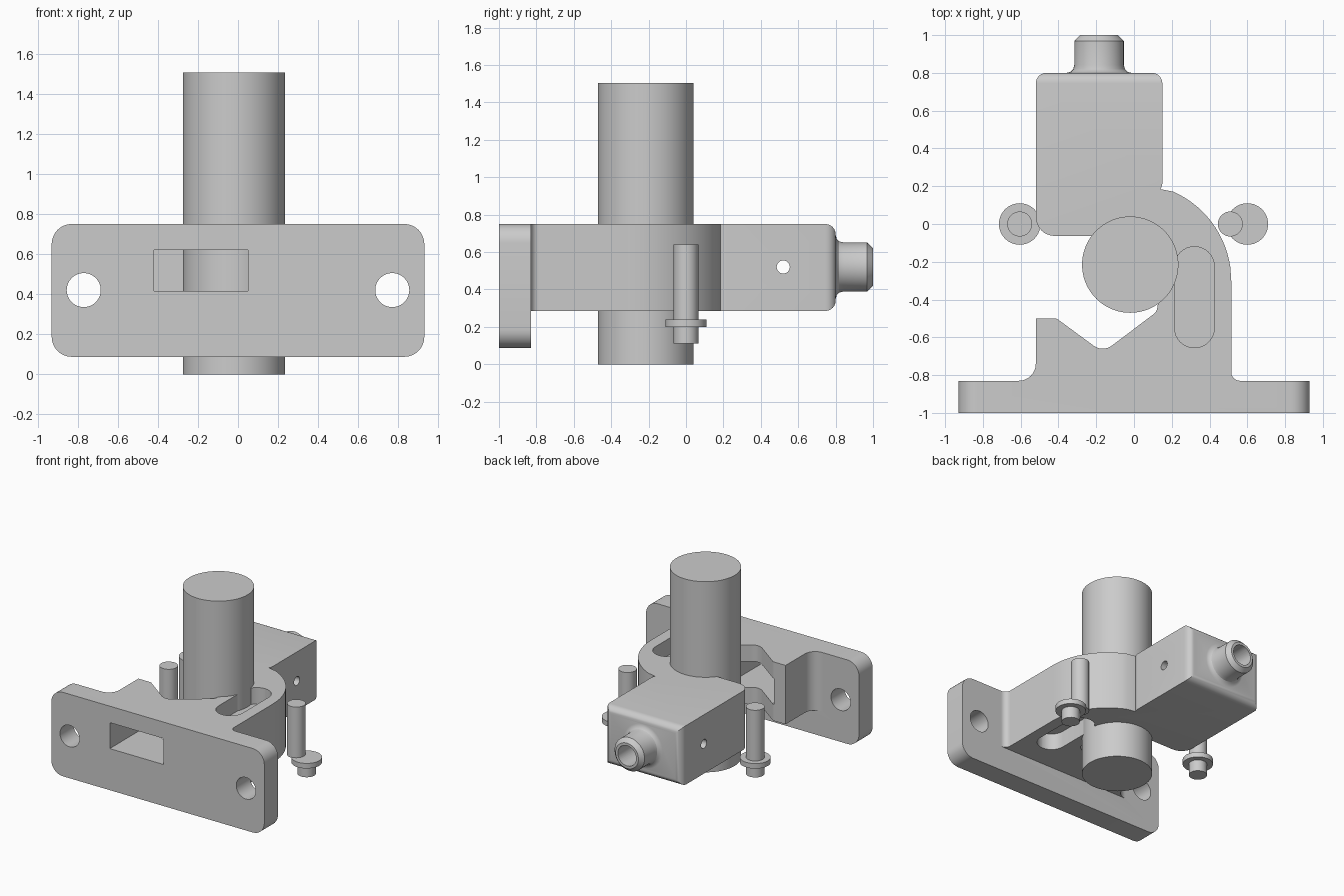
import bpy, bmesh, math
from mathutils import Vector, Matrix

if "Cube" in bpy.data.objects:
    bpy.data.objects.remove(bpy.data.objects["Cube"])

steel = bpy.data.materials.new("plain grey")
steel.use_nodes = True
grey = (0.6, 0.6, 0.6, 1)
steel.diffuse_color = grey
steel.node_tree.nodes["Principled BSDF"].inputs["Base Color"].default_value = grey


def rounded(corners, steps=8):
    """Closed outline from (u, v) or (u, v, radius) corners."""
    out = []
    n = len(corners)
    for i, c in enumerate(corners):
        p = Vector(c[:2])
        if len(c) == 2:
            out.append(p)
            continue
        a = (Vector(corners[i - 1][:2]) - p).normalized()
        b = (Vector(corners[(i + 1) % n][:2]) - p).normalized()
        half = a.angle(b) / 2
        centre = p + (a + b).normalized() * c[2] / math.sin(half)
        start = p + a * c[2] / math.tan(half) - centre
        sweep = start.angle_signed(p + b * c[2] / math.tan(half) - centre)
        for k in range(steps + 1):
            t = -sweep * k / steps
            out.append(centre + Matrix.Rotation(t, 2) @ start)
    return out


def arc(u, v, r, a0=0, a1=360, n=64):
    count = n if a1 - a0 == 360 else n + 1
    angles = [math.radians(a0 + (a1 - a0) * k / n) for k in range(count)]
    return [(u + r * math.cos(a), v + r * math.sin(a)) for a in angles]


def rect(u0, u1, v0, v1, r=None):
    pts = [(u0, v0), (u1, v0), (u1, v1), (u0, v1)]
    return rounded([p + (r,) for p in pts]) if r else pts


def finish(name, bm):
    bmesh.ops.recalc_face_normals(bm, faces=bm.faces)
    mesh = bpy.data.meshes.new(name)
    bm.to_mesh(mesh)
    bm.free()
    mesh.materials.append(steel)
    ob = bpy.data.objects.new(name, mesh)
    bpy.context.collection.objects.link(ob)
    return ob


def prism(name, outline, axis, lo, hi, round_back=0):
    """Extrude an outline along an axis from lo to hi."""
    place = {"x": lambda u, v, w: (w, u, v),
             "y": lambda u, v, w: (u, w, v),
             "z": lambda u, v, w: (u, v, w)}[axis]
    bm = bmesh.new()
    face = bm.faces.new([bm.verts.new(place(p[0], p[1], lo)) for p in outline])
    ext = bmesh.ops.extrude_face_region(bm, geom=[face])
    shift = Vector(place(0, 0, hi - lo))
    for v in ext["geom"]:
        if isinstance(v, bmesh.types.BMVert):
            v.co += shift
    bmesh.ops.recalc_face_normals(bm, faces=bm.faces)
    if round_back:
        back = max(v.co.y for v in bm.verts) - 0.001
        edges = [e for e in bm.edges if all(v.co.y > back for v in e.verts)]
        bmesh.ops.bevel(bm, geom=edges, offset=round_back, segments=6,
                        profile=0.5, affect="EDGES")
    return finish(name, bm)


def activate(ob):
    bpy.ops.object.select_all(action="DESELECT")
    ob.select_set(True)
    bpy.context.view_layer.objects.active = ob


def combine(ob, other, operation):
    mod = ob.modifiers.new("bool", "BOOLEAN")
    mod.operation, mod.solver, mod.object = operation, "EXACT", other
    activate(ob)
    bpy.ops.object.modifier_apply(modifier=mod.name)
    bpy.data.objects.remove(other)


def smooth(ob):
    activate(ob)
    bpy.ops.object.shade_smooth_by_angle(angle=math.radians(30))


# Hooked body with its rear housing
MID = 0.52
outline = rounded([(-0.62, -0.9), (-0.62, -0.83), (-0.52, -0.83, 0.09),
                   (-0.52, -0.5), (-0.41, -0.5, 0.03), (-0.165, -0.68, 0.08),
                   (0.12, -0.465, 0.05), (0.13, -0.4), (0.2, -0.2),
                   (0.1, -0.02), (-0.1, 0), (-0.2, -0.063),
                   (-0.52, -0.063, 0.1), (-0.52, 0.8), (0.15, 0.8),
                   (0.15, 0.2, 0.06)])
outline += arc(0, -0.3, 0.515, 8, 66, 14)[::-1]
outline += rounded([(0.515, -0.3), (0.515, -0.83, 0.045),
                    (0.57, -0.83), (0.57, -0.9)])[0:]
body = prism("clamp_body", outline, "z", 0.285, 0.75, round_back=0.055)

# Mounting plate
plate = prism("mounting_plate", rect(-0.93, 0.93, 0.087, 0.75, 0.1), "y", -1, -0.83)
combine(body, plate, "UNION")

# Rear boss, turned about the y axis
KNOB_X = -0.185
bm = bmesh.new()
profile = [(0, 0.72), (0.172, 0.72), (0.172, 0.8), (0.15, 0.806), (0.137, 0.819),
           (0.131, 0.842), (0.131, 0.968), (0.1, 1), (0, 1)]
verts = [bm.verts.new((KNOB_X + r, y, MID)) for r, y in profile]
edges = [bm.edges.new(pair) for pair in zip(verts, verts[1:])]
bmesh.ops.spin(bm, geom=verts + edges, cent=(KNOB_X, 0, MID), axis=(0, 1, 0),
               angle=math.tau, steps=48, use_duplicate=False)
bmesh.ops.remove_doubles(bm, verts=bm.verts, dist=0.0001)
combine(body, finish("rear_boss", bm), "UNION")

# Bore, cross hole, front window, plate holes and the two slot pockets
cuts = [prism("bore", arc(KNOB_X, MID, 0.08, n=40), "y", 0.45, 1.1),
        prism("cross_hole", arc(0.52, MID, 0.035, n=24), "x", -0.7, 0.3),
        prism("window", rect(-0.42, 0.05, 0.415, 0.62), "y", -1.1, -0.45)]
for x in (-0.77, 0.77):
    cuts.append(prism("plate_hole", arc(x, 0.42, 0.085, n=40), "y", -1.1, -0.7))
for lo, hi in ((0.62, 0.85), (0.2, 0.415)):
    cuts.append(prism("slot", rect(0.215, 0.425, -0.655, -0.12, 0.1045), "z", lo, hi))
for cutter in cuts:
    combine(body, cutter, "DIFFERENCE")
smooth(body)

# Clamped round bar
smooth(prism("round_bar", arc(-0.02, -0.215, 0.255, n=96), "z", 0, 1.505))

# Loose pins: one straight, one with an offset shaft
for side, x, shaft_x in (("right", -0.605, -0.605), ("left", 0.6, 0.51)):
    parts = (("shaft", shaft_x, 0.066, 0.235, 0.64),
             ("flange", x, 0.11, 0.2, 0.24),
             ("stub", x, 0.066, 0.11, 0.205))
    for part, px, r, lo, hi in parts:
        smooth(prism(f"{side}_pin_{part}", arc(px, 0, r, n=40), "z", lo, hi))
